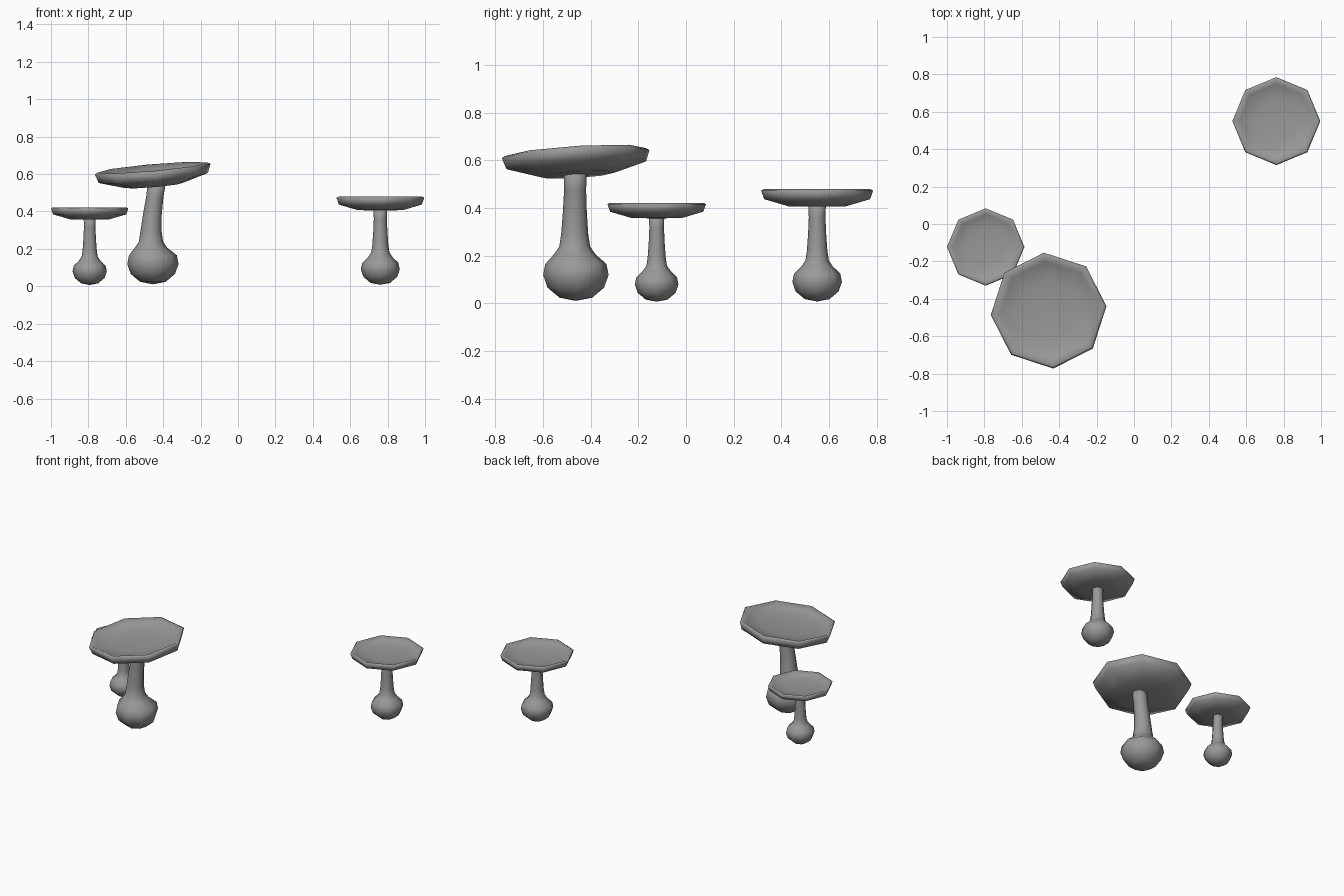
import bpy, bmesh
from math import cos, sin, tau, radians
from mathutils import Matrix

cube = bpy.data.objects.get("Cube")
if cube:
    bpy.data.objects.remove(cube, do_unlink=True)

grey = bpy.data.materials.new("plain grey")
grey.use_nodes = True
colour = (0.32, 0.32, 0.32, 1)
grey.diffuse_color = colour
grey.node_tree.nodes["Principled BSDF"].inputs["Base Color"].default_value = colour

SIDES = 8
# Profiles as (radius, height); a zero radius closes the end with a point
STALK = [(0, .008), (.052, .018), (.09, .05), (.104, .09), (.097, .125),
         (.066, .155), (.049, .18), (.043, .22), (.038, .29), (.035, .36), (.037, .43)]
CAP = [(0, .405), (.12, .407), (.222, .437), (.235, .473), (.224, .479),
       (.198, .463), (.12, .453), (0, .45)]


def lathe(name, profile, matrix, lean=None):
    """Spin a profile into an eight-sided smooth part, with an optional lean."""
    bm = bmesh.new()
    rings = []
    for r, z in profile:
        dx, dy = lean(z) if lean else (0, 0)
        if r == 0:
            rings.append([bm.verts.new((dx, dy, z))])
        else:
            rings.append([bm.verts.new((r * cos(tau * i / SIDES) + dx,
                                        r * sin(tau * i / SIDES) + dy, z))
                          for i in range(SIDES)])
    for a, b in zip(rings, rings[1:]):
        for i in range(SIDES):
            j = (i + 1) % SIDES
            loop = [a[i % len(a)], a[j % len(a)], b[j % len(b)], b[i % len(b)]]
            bm.faces.new(list(dict.fromkeys(loop)))
    if len(rings[-1]) > 1:
        bm.faces.new(rings[-1])
    bmesh.ops.recalc_face_normals(bm, faces=bm.faces[:])
    for f in bm.faces:
        f.smooth = True
    bm.transform(matrix)
    mesh = bpy.data.meshes.new(name)
    bm.to_mesh(mesh)
    bm.free()
    mesh.materials.append(grey)
    obj = bpy.data.objects.new(name, mesh)
    bpy.context.collection.objects.link(obj)


def mushroom(name, x, y, size, tilt=(0, 0), turn=0, lean=None):
    """Bulbous stalk and dished cap; the cap tilts about its own middle."""
    place = Matrix.Translation((x, y, 0)) @ Matrix.Scale(size, 4)
    lathe(name + "_stalk", STALK, place @ Matrix.Rotation(radians(turn), 4, "Z"), lean)
    pivot = Matrix.Translation((0, 0, .46))
    swing = (Matrix.Rotation(radians(tilt[0]), 4, "X") @ Matrix.Rotation(radians(tilt[1]), 4, "Y")
             @ Matrix.Rotation(radians(turn), 4, "Z"))
    lathe(name + "_cap", CAP, place @ pivot @ swing @ pivot.inverted())


def crooked(z):
    """Sideways drift of the bent stalk."""
    if z < .15:
        return 0, 0
    return (-.008 if z < .25 else -.008 + (z - .25) * .14), -.003


mushroom("small_mushroom", -.793, -.123, .88)
mushroom("medium_mushroom", .761, .55, 1)
mushroom("large_mushroom", -.455, -.462, 1.325, tilt=(3.6, -5), turn=4.7, lean=crooked)
